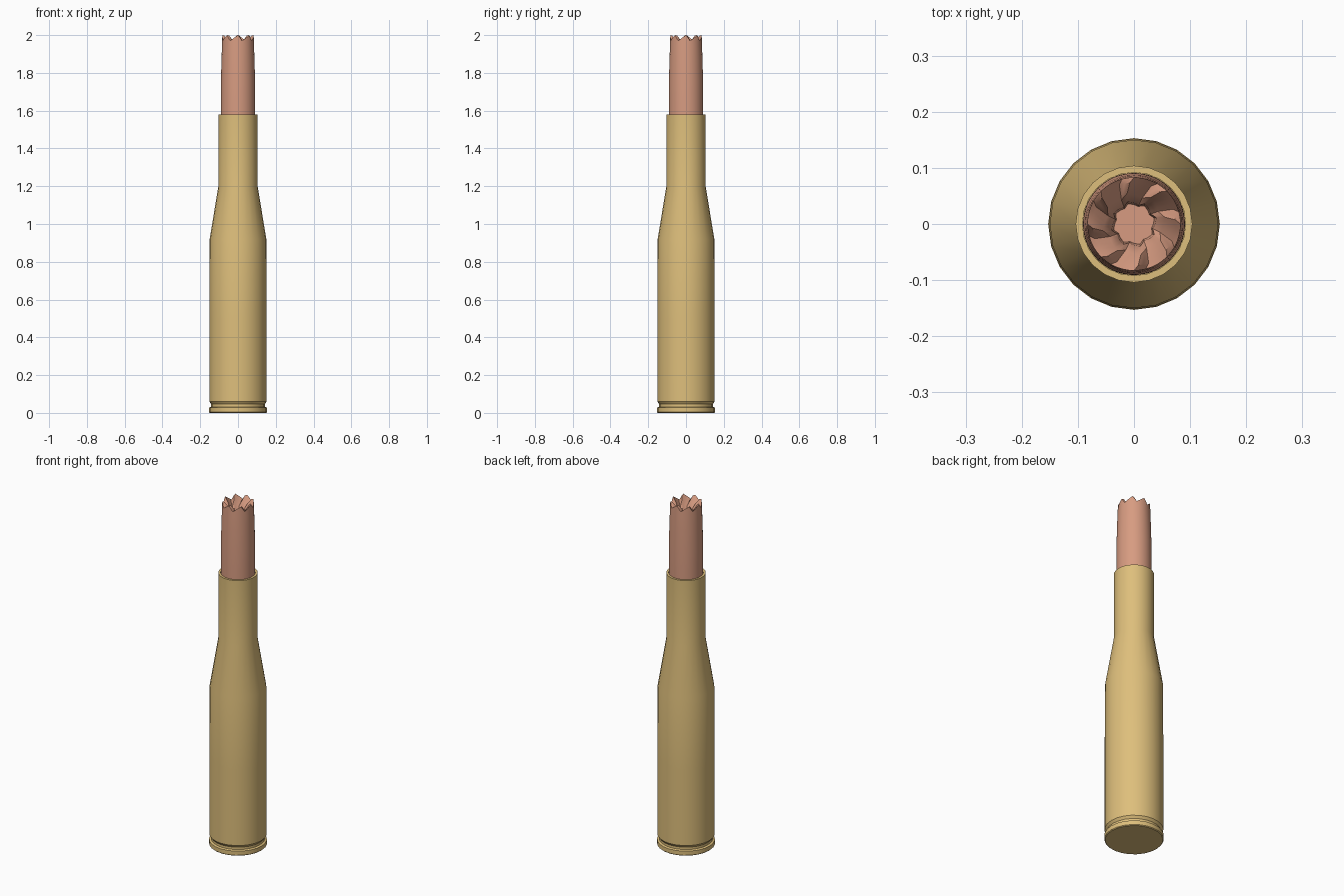
import bpy, bmesh, math

default = bpy.data.objects.get("Cube")
if default:
    bpy.data.objects.remove(default, do_unlink=True)


def material(name, colour):
    mat = bpy.data.materials.new(name)
    mat.use_nodes = True
    mat.diffuse_color = colour
    node = mat.node_tree.nodes["Principled BSDF"]
    node.inputs["Base Color"].default_value = colour
    node.inputs["Roughness"].default_value = 0.5
    return mat


def lathe(name, rings, sides, mat, angle):
    """Bridge rings given as functions of the angle index; cap both ends."""
    bm = bmesh.new()
    loops = []
    for ring in rings:
        loop = []
        for i in range(sides):
            r, z, turn = ring(i)
            a = math.tau * i / sides + turn
            loop.append(bm.verts.new((r * math.cos(a), r * math.sin(a), z)))
        loops.append(loop)
    for low, high in zip(loops, loops[1:]):
        for i in range(sides):
            j = (i + 1) % sides
            bm.faces.new((low[i], low[j], high[j], high[i]))
    bm.faces.new(loops[0][::-1])
    bm.faces.new(loops[-1])
    mesh = bpy.data.meshes.new(name)
    bm.to_mesh(mesh)
    bm.free()
    obj = bpy.data.objects.new(name, mesh)
    bpy.context.collection.objects.link(obj)
    mesh.materials.append(mat)
    bpy.ops.object.select_all(action="DESELECT")
    obj.select_set(True)
    bpy.context.view_layer.objects.active = obj
    bpy.ops.object.shade_smooth_by_angle(angle=math.radians(angle))
    return obj


def plain(r, z):
    return lambda i: (r, z, 0.0)


# Teeth repeat around the tip, each with a skewed valley
STEPS = 6
TEETH = 8


def toothed(r, crest, depth, turn, wobble=0.0):
    def ring(i):
        phase = i % STEPS
        dip = 1 - phase / 2 if phase <= 2 else (phase - 2) / (STEPS - 2)
        return r - wobble * (1 - dip), crest - depth * (1 - dip), turn
    return ring


brass = material("brass", (0.73, 0.52, 0.20, 1))
copper = material("copper", (0.68, 0.33, 0.22, 1))

# Casing: rim, extractor groove, body, shoulder, neck and open mouth
case_profile = [
    (0.149, 0), (0.153, 0.004), (0.153, 0.028), (0.142, 0.032),
    (0.142, 0.046), (0.152, 0.06), (0.152, 0.5), (0.150, 0.92),
    (0.104, 1.20), (0.104, 1.58), (0.092, 1.58), (0.092, 1.5),
]
lathe("casing", [plain(r, z) for r, z in case_profile], 24, brass, 35)

# Projectile: tapered shank, torn crown and hollow tip
shank = [(0.091, 1.5), (0.091, 1.64), (0.0905, 1.75), (0.087, 1.88), (0.085, 1.94)]
crown = [
    toothed(0.083, 2.0, 0.03, 0.0),
    toothed(0.074, 1.998, 0.034, 0.10),
    toothed(0.056, 1.975, 0.03, 0.22, 0.008),
    toothed(0.041, 1.94, 0.012, 0.28, 0.007),
    toothed(0.037, 1.90, 0.0, 0.28, 0.005),
]
lathe("projectile", [plain(r, z) for r, z in shank] + crown,
      TEETH * STEPS, copper, 40)
